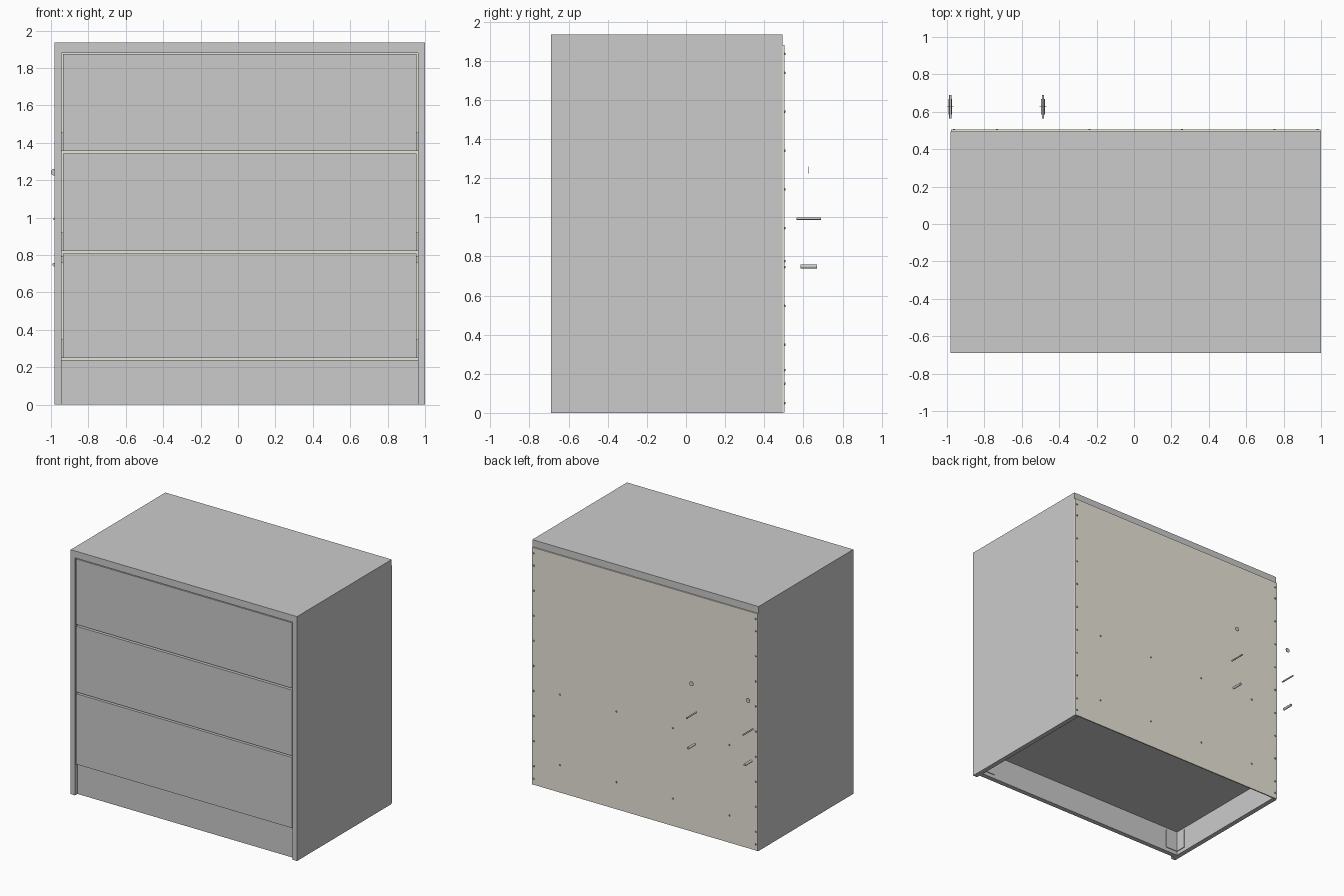
import bpy, bmesh, math
from mathutils import Matrix

if "Cube" in bpy.data.objects:
    bpy.data.objects.remove(bpy.data.objects["Cube"])

L, R = -0.982, 1.0            # cabinet left / right
F, B = -0.69, 0.494           # front / back of the carcass
T = 0.038                     # board thickness
H, TOP = 1.935, 1.88          # total height, underside of top
CX = (L + R) / 2


def material(name, rgb):
    m = bpy.data.materials.new(name)
    m.diffuse_color = (*rgb, 1)
    m.use_nodes = True
    m.node_tree.nodes["Principled BSDF"].inputs["Base Color"].default_value = m.diffuse_color
    return m


BOARD = material("pale_fibreboard", (0.82, 0.79, 0.70))
METAL = material("dark_metal", (0.35, 0.35, 0.35))


def finish(name, bm, mat=None):
    me = bpy.data.meshes.new(name)
    bm.to_mesh(me)
    bm.free()
    ob = bpy.data.objects.new(name, me)
    bpy.context.collection.objects.link(ob)
    if mat:
        me.materials.append(mat)
    return ob


def add_box(bm, x, y, z):
    m = Matrix.Translation([(a + b) / 2 for a, b in (x, y, z)])
    s = Matrix.Diagonal([b - a for a, b in (x, y, z)] + [1])
    bmesh.ops.create_cube(bm, size=1, matrix=m @ s)


def box(name, x, y, z, mat=None):
    bm = bmesh.new()
    add_box(bm, x, y, z)
    return finish(name, bm, mat)


def add_rod(bm, x, y, z, r, length, sides=16, r2=None):
    # cylinder lying along y
    m = Matrix.Translation((x, y, z)) @ Matrix.Rotation(-math.pi / 2, 4, 'X')
    bmesh.ops.create_cone(bm, cap_ends=True, segments=sides, radius1=r,
                          radius2=r if r2 is None else r2, depth=length, matrix=m)


# Carcass
box("left_side", (L, L + T), (F, B), (0, TOP))
box("right_side", (R - T, R), (F, B), (0, TOP))
box("top_board", (L, R), (F, B), (TOP, H))
box("plinth", (L + T, R - T), (F + 0.03, F + 0.03 + T), (0, 0.238))
box("bottom_board", (L + T, R - T), (F + 0.03 + T, B), (0.2, 0.238))
box("back_rail", (L + T, R - T), (B - 0.1, B), (0.757, 0.795))
box("back_panel", (L + 0.003, R - 0.003), (B, B + 0.01), (0.003, TOP), BOARD)

# Angle brackets behind the plinth
for side, edge, d in (("left", L + T, 1), ("right", R - T, -1)):
    bm = bmesh.new()
    y0 = F + 0.03 + T
    add_box(bm, sorted((edge, edge + d * 0.11)), (y0, y0 + 0.006), (0.03, 0.18))
    add_box(bm, sorted((edge, edge + d * 0.006)), (y0, y0 + 0.09), (0.03, 0.18))
    finish(side + "_plinth_bracket", bm)

# Drawers: front, open box behind, and a runner on each side
fx = (L + 0.046, R - 0.046)
bx = (L + T + 0.02, R - T - 0.02)
for name, z0, z1 in (("lower", 0.249, 0.808), ("middle", 0.821, 1.342), ("upper", 1.356, 1.874)):
    box(name + "_drawer_front", fx, (F, F + T), (z0, z1))
    bm = bmesh.new()
    y0, y1, t = F + T, 0.38, 0.03
    if name == "lower":
        z1 -= 0.06
    zb, zt = z0 + 0.03, z1 - 0.1
    add_box(bm, (bx[0], bx[0] + t), (y0, y1), (zb, zt))
    add_box(bm, (bx[1] - t, bx[1]), (y0, y1), (zb, zt))
    add_box(bm, (bx[0] + t, bx[1] - t), (y1 - t, y1), (zb, zt))
    add_box(bm, (bx[0] + t, bx[1] - t), (y0, y1 - t), (zb + 0.02, zb + 0.03))
    finish(name + "_drawer_box", bm, BOARD)
    for side, x in (("left", L + T), ("right", R - T - 0.016)):
        box(f"{name}_{side}_runner", (x, x + 0.016), (F + 0.05, 0.4), (z0, z0 + 0.1))

# Nail heads holding the back panel
bm = bmesh.new()
heights = [0.05, 1.835] + [0.15 + 0.1985 * i for i in range(9)]
spots = [(x, z) for x in (L + T / 2, R - T / 2) for z in heights]
spots += [(CX + i * 0.2475, z) for i in (-3, -1, 1, 3) for z in (0.219, 0.776)]
for x, z in spots:
    add_rod(bm, x, B + 0.0125, z, 0.007, 0.005, 10, 0.004)
finish("back_panel_nails", bm, METAL)

# Loose fittings floating behind the cabinet
for i, x in enumerate((L, L + 0.495)):
    for name, z, r, length in (("cover_cap", 1.242, 0.018, 0.003),
                               ("connecting_bolt", 0.993, 0.006, 0.125),
                               ("wood_dowel", 0.748, 0.010, 0.085)):
        bm = bmesh.new()
        add_rod(bm, x, 0.627, z, r, length, 20)
        ob = finish(f"{name}_{i + 1}", bm)
        bpy.ops.object.select_all(action='DESELECT')
        ob.select_set(True)
        bpy.context.view_layer.objects.active = ob
        bpy.ops.object.shade_smooth_by_angle()
